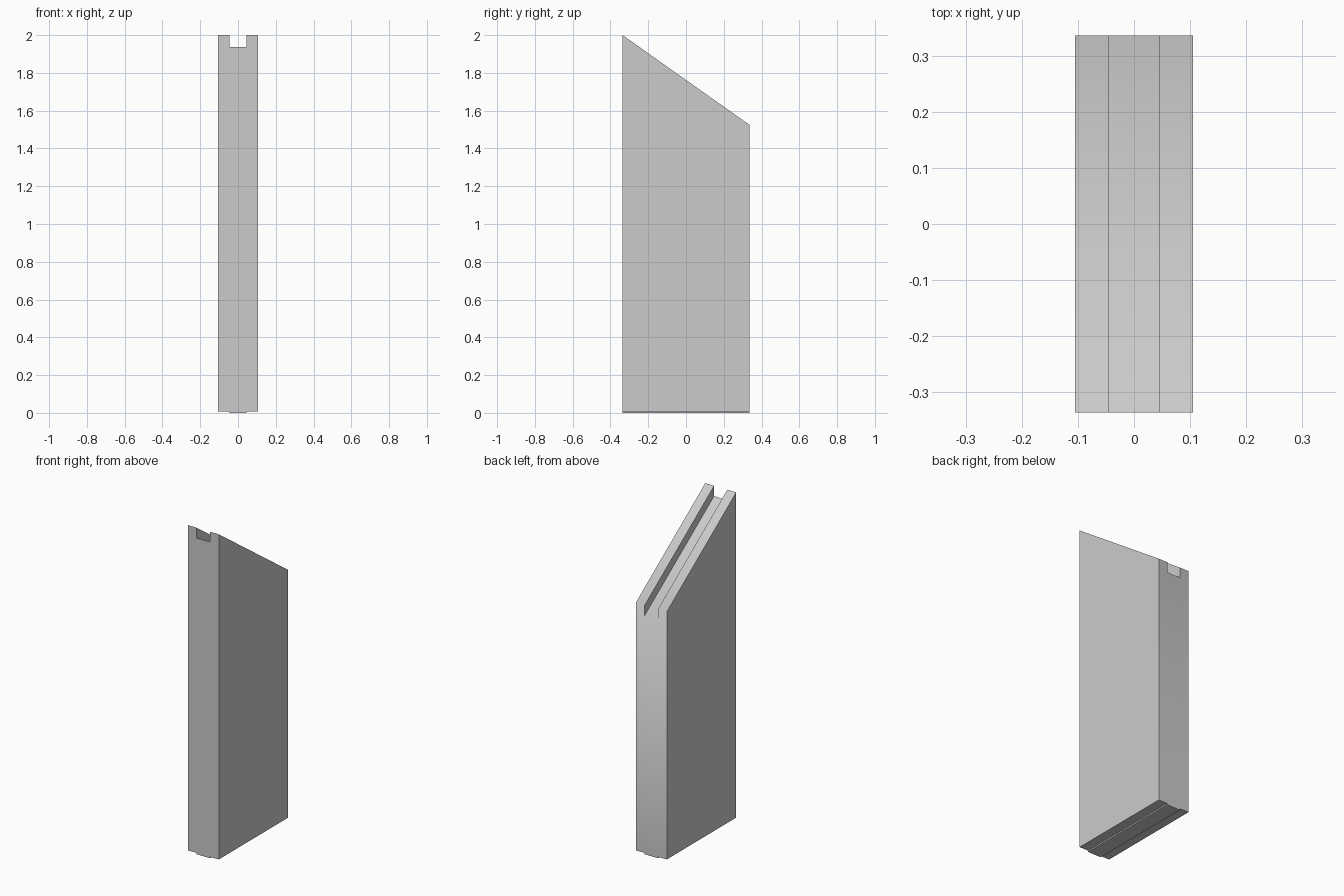
import bpy, bmesh, math

if "Cube" in bpy.data.objects:
    bpy.data.objects.remove(bpy.data.objects["Cube"])

W, G, D = 0.105, 0.045, 0.336     # half width, half groove width, half depth
TOP, DROP = 2.0, 0.475            # front height, fall of the top towards the back
GROOVE, TONGUE = 0.063, 0.008     # groove depth, tongue height

# Front cross-section: grooved top, shallow tongue underneath
half = [(G, 0), (G, TONGUE), (W, TONGUE), (W, TOP), (G, TOP), (G, TOP - GROOVE)]
profile = half + [(-x, z) for x, z in reversed(half)]

bm = bmesh.new()


def section(y, drop):
    return [bm.verts.new((x, y, z - drop if z > 1 else z)) for x, z in profile]


front, back = section(-D, 0), section(D, DROP)
n = len(profile)
bm.faces.new(front)
bm.faces.new(back[::-1])
for i in range(n):
    j = (i + 1) % n
    bm.faces.new((front[i], back[i], back[j], front[j]))
bmesh.ops.recalc_face_normals(bm, faces=bm.faces)

# Slanted panel
mesh = bpy.data.meshes.new("slanted_panel")
bm.to_mesh(mesh)
bm.free()
panel = bpy.data.objects.new("slanted_panel", mesh)
bpy.context.collection.objects.link(panel)

# Soft shading only over the obtuse top-to-back edge
bpy.context.view_layer.objects.active = panel
panel.select_set(True)
bpy.ops.object.shade_smooth_by_angle(angle=math.radians(60))
